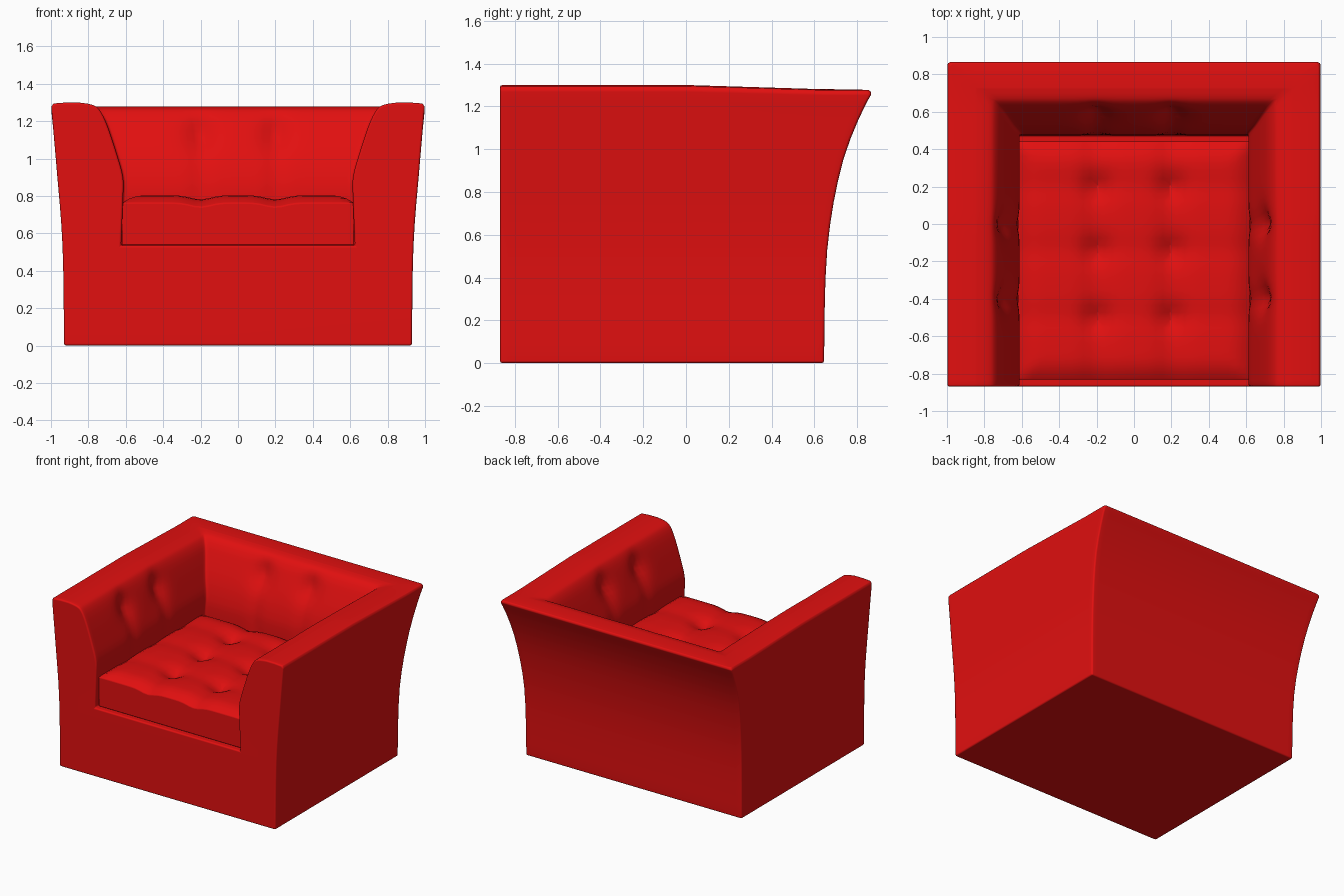
import bpy, bmesh, math
from mathutils import Vector

cube = bpy.data.objects.get("Cube")
if cube:
    bpy.data.objects.remove(cube, do_unlink=True)

red = bpy.data.materials.new("red upholstery")
red.use_nodes = True
red.diffuse_color = (0.76, 0.005, 0.005, 1)
red.node_tree.nodes["Principled BSDF"].inputs["Base Color"].default_value = red.diffuse_color

FRONT = -0.87
DECK = 0.535


def dent(u, v, size):
    """Soft hollow around a button, with a sharper centre."""
    d = math.hypot(u, v) / size
    return 0.6 * math.exp(-d * d) + 0.4 * math.exp(-3 * d)


def finish(name, bm, bevel, segments):
    bmesh.ops.recalc_face_normals(bm, faces=bm.faces)
    for f in bm.faces:
        f.smooth = True
    mesh = bpy.data.meshes.new(name)
    bm.to_mesh(mesh)
    bm.free()
    mesh.materials.append(red)
    obj = bpy.data.objects.new(name, mesh)
    bpy.context.collection.objects.link(obj)
    mod = obj.modifiers.new("soft_edges", 'BEVEL')
    mod.width, mod.segments = bevel, segments
    mod.limit_method, mod.angle_limit = 'ANGLE', math.radians(45)
    obj.modifiers.new("even_shading", 'WEIGHTED_NORMAL').keep_sharp = True
    return obj


def spline(points, steps):
    """Smooth curve through the points."""
    pts = [Vector(p) for p in points]
    pts = [pts[0]] + pts + [pts[-1]]
    out = []
    for a, b, c, d in zip(pts, pts[1:], pts[2:], pts[3:]):
        for k in range(steps):
            t = k / steps
            out.append(0.5 * (2 * b + (c - a) * t + (2 * a - 5 * b + 4 * c - d) * t * t
                              + (3 * b - a - 3 * c + d) * t ** 3))
    return out + [pts[-1]]


# Wall section: half width of arms, depth of back, height
outer = spline([(0.93, 0.645, 0), (0.938, 0.66, 0.53), (0.97, 0.735, 0.95),
                (0.999, 0.87, 1.28)], 4)
rim = [Vector((0.985, 0.855, 1.295)), Vector((0.92, 0.79, 1.3))]
inner = spline([(0.85, 0.73, 1.3), (0.78, 0.68, 1.288), (0.74, 0.645, 1.26),
                (0.70, 0.60, 1.18), (0.65, 0.53, 1.03), (0.615, 0.49, 0.9),
                (0.615, 0.475, 0.78), (0.625, 0.475, DECK)], 4)
section = outer + rim + inner
inside = len(outer) + len(rim)


def wall_point(i, p, part, t):
    """Position on the right arm (0), back (1) or left arm (2)."""
    half, depth, z = p
    if part == 1:
        x, y = -half + 2 * half * t, depth
    else:
        x = half if part == 2 else -half
        y = FRONT + (depth - FRONT) * (t if part == 0 else 1 - t)
    along, buttons = (x, (-0.2, 0.2)) if part == 1 else (y, (-0.4, 0))
    if i >= inside:
        push = sum(0.045 * dent(along - b, z - 1.12, 0.09) for b in buttons)
        push += sum(0.012 * math.exp(-((along - b) / 0.05) ** 2) for b in buttons) \
            * max(0, min(1, (1.29 - z) / 0.1, (z - 0.6) / 0.2))
        if part == 1:
            y += push
        else:
            x += math.copysign(push, x)
    if z > 1.2:
        z -= 0.02 * max(0, min(1, y / 0.65)) * (z - 1.2) / 0.1
    return x, y, z


# Body: arms and back swept as one wall, closed by front, underside and seat deck
bm = bmesh.new()
N = 40
stations = [(part, k / N) for part in range(3) for k in range(N)] + [(2, 1)]
rings = [[bm.verts.new(wall_point(i, p, *s)) for i, p in enumerate(section)] for s in stations]
for a, b in zip(rings, rings[1:]):
    for i in range(len(section) - 1):
        bm.faces.new((a[i], a[i + 1], b[i + 1], b[i]))
bm.faces.new(rings[0] + rings[-1][::-1])
bm.faces.new([r[0] for r in rings])
bm.faces.new([r[-1] for r in rings])
finish("armchair_body", bm, 0.012, 2)

# Seat cushion: fine box with a pillowed, buttoned top
bm = bmesh.new()
bmesh.ops.create_cube(bm, size=1)
bmesh.ops.subdivide_edges(bm, edges=bm.edges[:], cuts=31, use_grid_fill=True)
for v in bm.verts:
    x, y, f = v.co.x * 1.24, v.co.y * 1.275 - 0.195, v.co.z + 0.5
    edge = min(0.62 - abs(x), y + 0.833, 0.443 - y)
    top = 0.802 - 0.04 * max(0, 1 - edge / 0.12) ** 2
    for bx in (-0.2, 0.2):
        top -= 0.022 * math.exp(-((x - bx) / 0.075) ** 2)
        for by in (-0.5, -0.14, 0.2):
            top -= 0.05 * dent(x - bx, y - by, 0.075)
    for by in (-0.5, -0.14, 0.2):
        top -= 0.008 * math.exp(-((y - by) / 0.07) ** 2)
    v.co = (x, y, DECK + 0.002 + f * (top - DECK))
finish("seat_cushion", bm, 0.018, 3)
